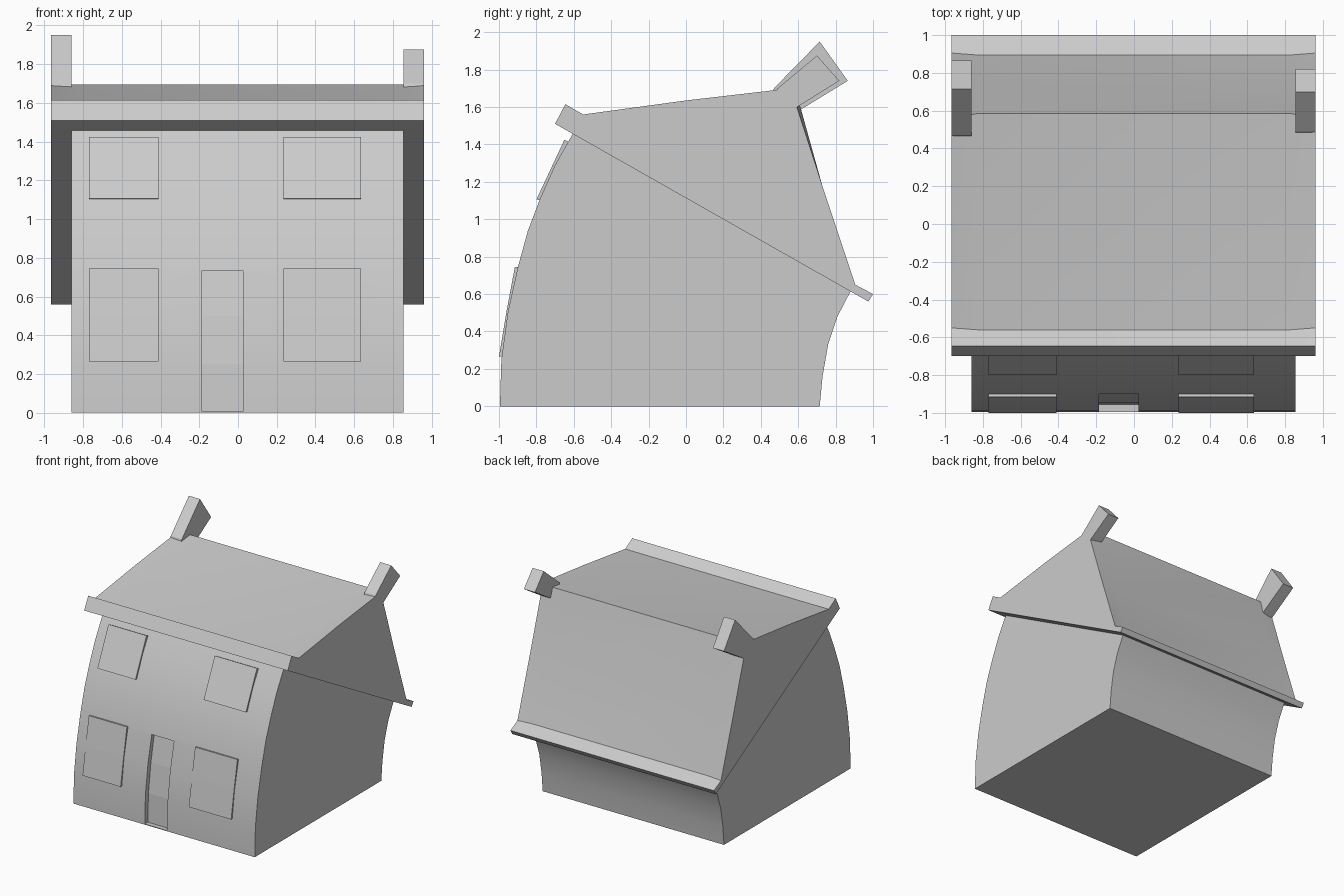
import bpy, bmesh, math

if "Cube" in bpy.data.objects:
    bpy.data.objects.remove(bpy.data.objects["Cube"])


def loft(name, sections, smooth=True):
    """Skin matching (y, z) outlines placed at successive x positions."""
    bm = bmesh.new()
    rings = [[bm.verts.new((x, y, z)) for y, z in prof] for x, prof in sections]
    for a, b in zip(rings, rings[1:]):
        for i in range(len(a)):
            j = (i + 1) % len(a)
            bm.faces.new((a[i], a[j], b[j], b[i]))
    bm.faces.new(rings[0])
    bm.faces.new(rings[-1])
    bmesh.ops.recalc_face_normals(bm, faces=bm.faces)
    me = bpy.data.meshes.new(name)
    bm.to_mesh(me)
    bm.free()
    ob = bpy.data.objects.new(name, me)
    bpy.context.collection.objects.link(ob)
    if smooth:
        bpy.ops.object.select_all(action='DESELECT')
        ob.select_set(True)
        bpy.context.view_layer.objects.active = ob
        bpy.ops.object.shade_smooth_by_angle(angle=math.radians(30))
    return ob


def prism(name, prof, x0, x1, smooth=False):
    return loft(name, [(x0, prof), (x1, prof)], smooth)


# Leaning walls: bulging front, flared back
front = [(-0.995, 0), (-0.987, 0.25), (-0.953, 0.5), (-0.90, 0.74),
         (-0.845, 0.94), (-0.78, 1.11), (-0.70, 1.29), (-0.605, 1.458)]
back = [(0.88, 0.615), (0.81, 0.48), (0.76, 0.33), (0.73, 0.16), (0.715, 0)]
walls = prism("walls", front + back, -0.86, 0.855, True)

# Recessed doorway following the wall
door_cut = prism("door_cutter", [(-1.1, 0.006), (-0.955, 0.006), (-0.945, 0.25),
                                 (-0.912, 0.5), (-0.865, 0.735), (-1.1, 0.735)],
                 -0.185, 0.025)
door_cut.hide_render = True
door_cut.hide_viewport = True
cut = walls.modifiers.new("doorway", 'BOOLEAN')
cut.object = door_cut
cut.solver = 'EXACT'

# Raised window panels
upper = [(-0.80, 1.105), (-0.65, 1.425), (-0.60, 1.40), (-0.75, 1.10)]
lower = [(-1.0, 0.265), (-0.96, 0.505), (-0.915, 0.745),
         (-0.87, 0.74), (-0.92, 0.505), (-0.95, 0.265)]
for side, x0, x1 in (("left", -0.77, -0.41), ("right", 0.235, 0.635)):
    prism("upper_window_" + side, upper, x0, x1)
    prism("lower_window_" + side, lower, x0, x1)

# Roof with fascias, sagging between the gable ends
nose = [(0.975, 0.56), (-0.70, 1.51), (-0.645, 1.615)]
gable = nose + [(-0.55, 1.56), (0.0, 1.635), (0.56, 1.70),
                (0.73, 1.175), (0.905, 0.65), (1.0, 0.60)]
sag = nose + [(-0.56, 1.553), (0.0, 1.61), (0.585, 1.695),
              (0.725, 1.155), (0.895, 0.652), (1.0, 0.60)]
loft("roof", [(-0.965, gable), (-0.83, sag), (0.83, sag), (0.96, gable)])

# Tilted chimneys
prism("chimney_left", [(0.47, 1.70), (0.715, 1.95), (0.865, 1.74), (0.595, 1.575), (0.45, 1.62)],
      -0.965, -0.86)
prism("chimney_right", [(0.49, 1.70), (0.70, 1.875), (0.82, 1.74), (0.595, 1.60), (0.46, 1.62)],
      0.855, 0.96)
